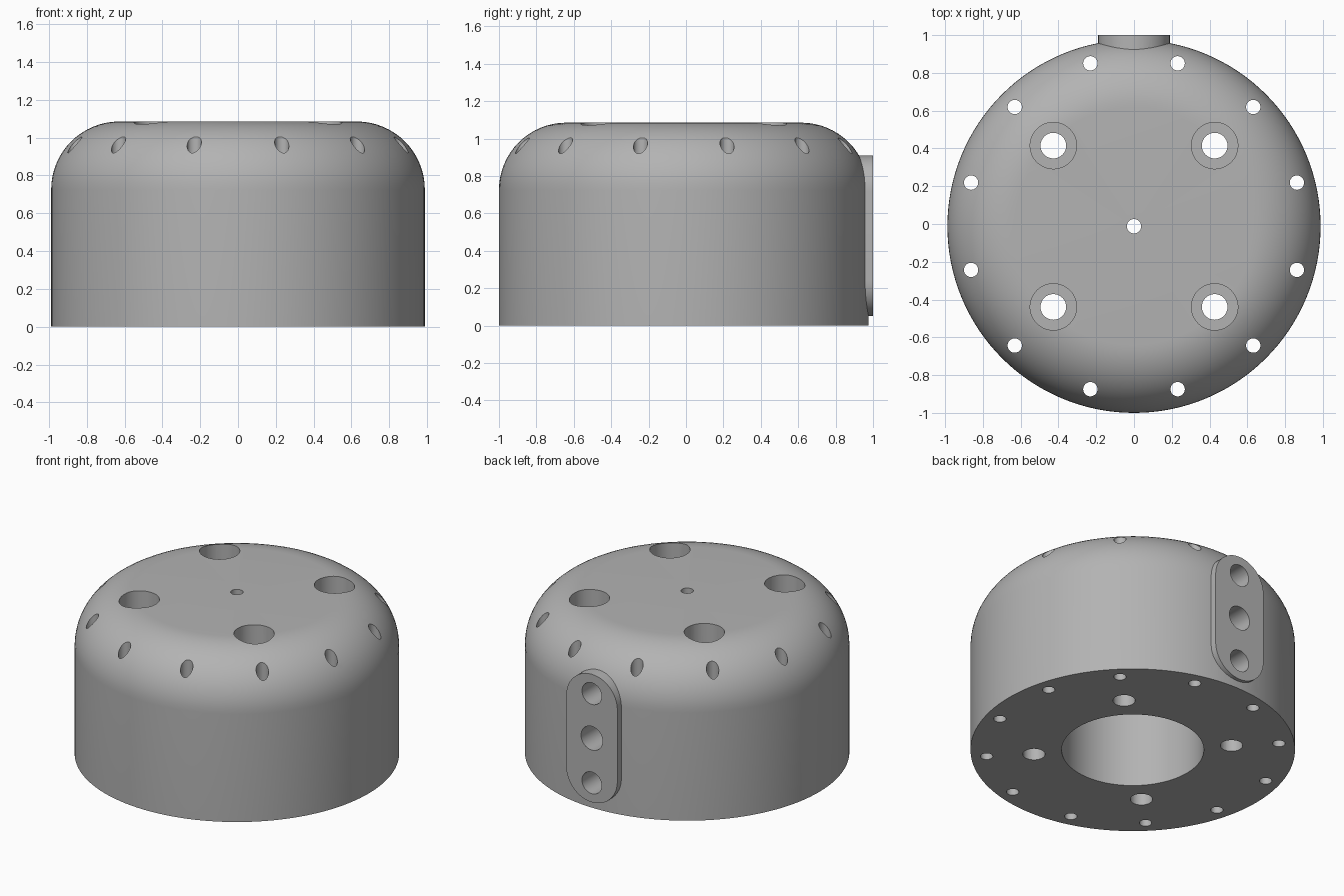
import bpy, bmesh, math
from mathutils import Matrix, Vector

if "Cube" in bpy.data.objects:
    bpy.data.objects.remove(bpy.data.objects["Cube"])

CY = -0.012          # body axis in y
R, H, FILLET = 0.988, 1.085, 0.36
BORE_R, BORE_TOP, PIN_R = 0.433, 0.78, 0.038

grey = bpy.data.materials.new("grey_metal")
grey.diffuse_color = (0.45, 0.45, 0.45, 1)
grey.use_nodes = True
grey.node_tree.nodes["Principled BSDF"].inputs["Base Color"].default_value = grey.diffuse_color


def to_object(name, bm):
    bmesh.ops.recalc_face_normals(bm, faces=bm.faces)
    mesh = bpy.data.meshes.new(name)
    bm.to_mesh(mesh)
    bm.free()
    mesh.materials.append(grey)
    ob = bpy.data.objects.new(name, mesh)
    bpy.context.collection.objects.link(ob)
    return ob


def lathe(name, profile, steps):
    """Revolve a closed (radius, z) profile about the body axis."""
    bm = bmesh.new()
    rings = []
    for i in range(steps):
        a = 2 * math.pi * i / steps
        rings.append([bm.verts.new((r * math.cos(a), CY + r * math.sin(a), z))
                      for r, z in profile])
    n = len(profile)
    for i in range(steps):
        p, q = rings[i], rings[(i + 1) % steps]
        for j in range(n):
            k = (j + 1) % n
            bm.faces.new((p[j], q[j], q[k], p[k]))
    return to_object(name, bm)


def drill(bm, radius, start, end, steps=32):
    """Add a cylinder between two points."""
    a, b = Vector(start), Vector(end)
    rot = (b - a).to_track_quat('Z', 'Y').to_matrix().to_4x4()
    bmesh.ops.create_cone(bm, cap_ends=True, segments=steps, radius1=radius,
                          radius2=radius, depth=(b - a).length,
                          matrix=Matrix.Translation((a + b) / 2) @ rot)


def boolean(target, tool, operation):
    mod = target.modifiers.new(operation.lower(), 'BOOLEAN')
    mod.object, mod.operation, mod.solver = tool, operation, 'EXACT'
    bpy.context.view_layer.objects.active = target
    bpy.ops.object.modifier_apply(modifier=mod.name)
    bpy.data.objects.remove(tool)


# Domed body with central bore and pin hole
profile = [(BORE_R, 0), (R, 0)]
for i in range(17):
    a = math.pi / 2 * i / 16
    profile.append((R - FILLET + FILLET * math.cos(a),
                    H - FILLET + FILLET * math.sin(a)))
profile += [(PIN_R, H), (PIN_R, BORE_TOP), (BORE_R, BORE_TOP)]
body = lathe("housing_body", profile, 128)

# Rounded mounting pad on the back
bm = bmesh.new()
outline = []
for zc, start in ((0.72, 0), (0.24, math.pi)):
    for i in range(25):
        a = start + math.pi * i / 24
        outline.append(bm.verts.new((0.19 * math.cos(a), 0.7,
                                     zc + 0.19 * math.sin(a))))
face = bm.faces.new(outline)
ext = bmesh.ops.extrude_face_region(bm, geom=[face])
bmesh.ops.translate(bm, vec=(0, 0.3, 0),
                    verts=[v for v in ext["geom"] if isinstance(v, bmesh.types.BMVert)])
boolean(body, to_object("mounting_pad", bm), 'UNION')

# Twelve rim holes and four bolt holes, all straight through
bm = bmesh.new()
for i in range(12):
    a = math.radians(15 + 30 * i)
    x, y = 0.893 * math.cos(a), CY + 0.893 * math.sin(a)
    drill(bm, 0.038, (x, y, -0.1), (x, y, 1.2))
bolts = [(sx * 0.427, CY + sy * 0.427) for sx in (-1, 1) for sy in (-1, 1)]
for x, y in bolts:
    drill(bm, 0.068, (x, y, -0.1), (x, y, 1.2))
boolean(body, to_object("through_drills", bm), 'DIFFERENCE')

# Bolt counterbores, and pad holes (the middle one reaches the bore)
bm = bmesh.new()
for x, y in bolts:
    drill(bm, 0.123, (x, y, 0.75), (x, y, 1.2), 48)
for z, r, depth_y in ((0.18, 0.073, 0.65), (0.48, 0.08, 0.35), (0.78, 0.073, 0.65)):
    drill(bm, r, (0, depth_y, z), (0, 1.1, z))
boolean(body, to_object("bore_drills", bm), 'DIFFERENCE')

# Smooth curved walls, sharp rims
bpy.ops.object.select_all(action='DESELECT')
body.select_set(True)
bpy.context.view_layer.objects.active = body
bpy.ops.object.shade_smooth_by_angle(angle=math.radians(30))
